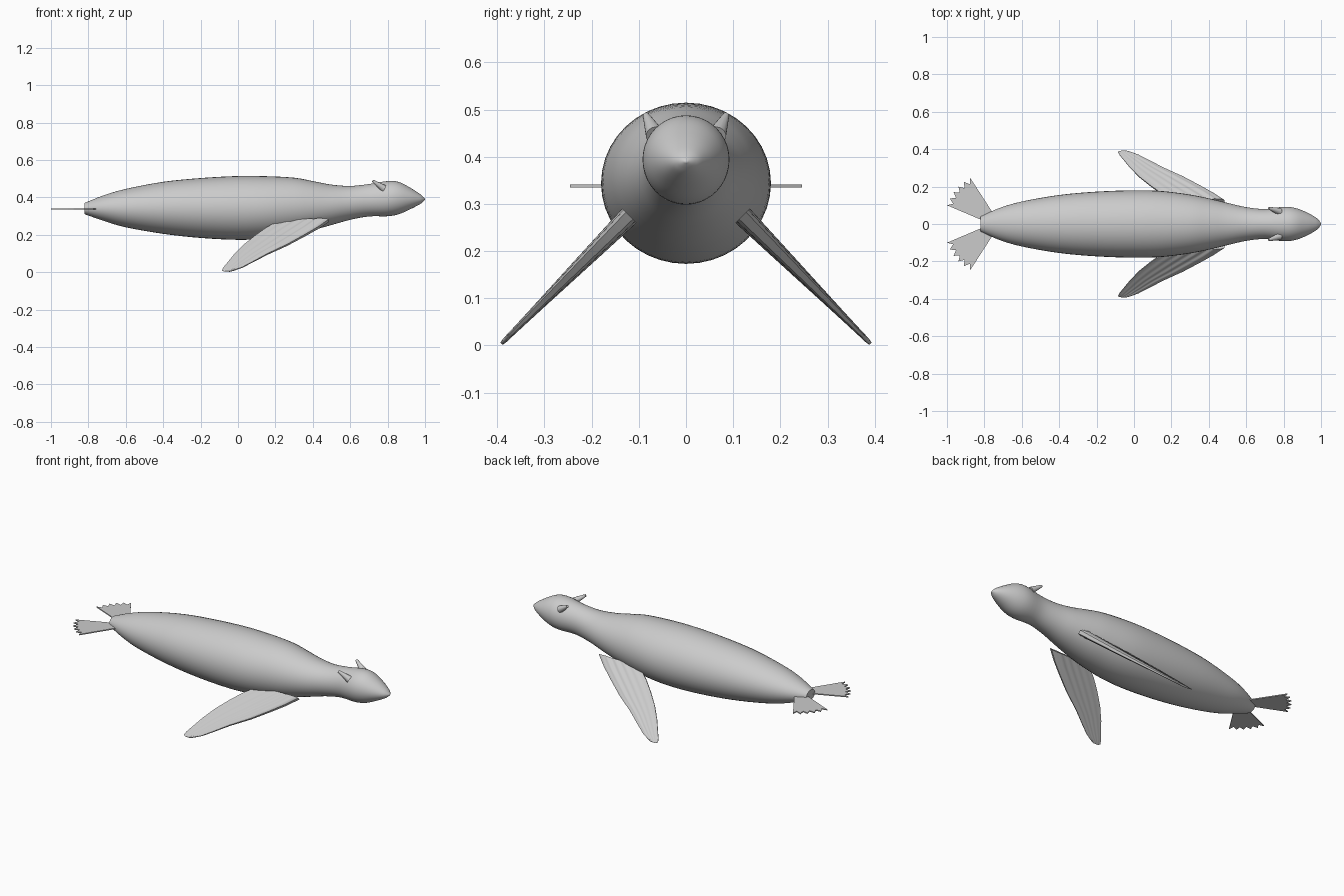
import bpy, bmesh, math
from mathutils import Vector

cube = bpy.data.objects.get("Cube")
if cube:
    bpy.data.objects.remove(cube)

grey = bpy.data.materials.new("soft grey")
grey.use_nodes = True
colour = (0.6, 0.6, 0.6, 1)
grey.diffuse_color = colour
grey.node_tree.nodes["Principled BSDF"].inputs["Base Color"].default_value = colour


def finish(name, bm, angle=40):
    bmesh.ops.recalc_face_normals(bm, faces=bm.faces)
    mesh = bpy.data.meshes.new(name)
    bm.to_mesh(mesh)
    bm.free()
    mesh.materials.append(grey)
    obj = bpy.data.objects.new(name, mesh)
    bpy.context.collection.objects.link(obj)
    bpy.ops.object.select_all(action='DESELECT')
    obj.select_set(True)
    bpy.context.view_layer.objects.active = obj
    bpy.ops.object.shade_smooth_by_angle(angle=math.radians(angle))
    return obj


def loft(bm, rings):
    """Skin closed rings of points and cap both ends."""
    rows = [[bm.verts.new(p) for p in ring] for ring in rings]
    n = len(rows[0])
    for a, b in zip(rows, rows[1:]):
        for i in range(n):
            j = (i + 1) % n
            bm.faces.new((a[i], a[j], b[j], b[i]))
    bm.faces.new(rows[0])
    bm.faces.new(rows[-1])


def spline(points, steps):
    """Catmull-Rom interpolation of the profile stations."""
    pts = [Vector(p) for p in points]
    pts = [pts[0]] + pts + [pts[-1]]
    out = []
    for a, b, c, d in zip(pts, pts[1:], pts[2:], pts[3:]):
        for k in range(steps):
            t = k / steps
            out.append(b + (c - a) * (t / 2) + (a * 2 - b * 5 + c * 4 - d) * (t * t / 2)
                       + (b * 3 - a - c * 3 + d) * (t ** 3 / 2))
    return out + [pts[-1]]


# Body, neck and head: x, top z, bottom z, half width
stations = [
    (-.82, .37, .31, .04), (-.72, .41, .275, .085), (-.6, .445, .24, .12),
    (-.4, .483, .205, .155), (-.2, .503, .183, .173), (0, .514, .173, .18),
    (.15, .513, .18, .176), (.3, .505, .203, .157), (.4, .487, .225, .137),
    (.5, .468, .252, .113), (.6, .461, .28, .09), (.7, .471, .298, .08),
    (.8, .487, .299, .092), (.86, .482, .31, .086), (.92, .452, .336, .064),
    (.97, .42, .362, .036), (.99, .403, .377, .018), (1, .392, .388, .003)]
SEG = 40
rings = []
for x, top, bottom, width in spline(stations, 4):
    mid, tall = (top + bottom) / 2, (top - bottom) / 2
    rings.append([(x, width * math.cos(a), mid + tall * math.sin(a))
                  for a in (2 * math.pi * i / SEG for i in range(SEG))])
bm = bmesh.new()
loft(bm, rings)
finish("body", bm)

# Front flipper: outward y, trailing x, leading x, half thickness
flipper = [
    (.12, .22, .485, .026), (.16, .15, .425, .023), (.2, .093, .355, .02),
    (.25, .03, .263, .016), (.3, -.02, .155, .012), (.34, -.053, .08, .009),
    (.37, -.078, .022, .007), (.385, -.085, -.02, .006), (.391, -.075, -.04, .004)]
COLS = 24


def flipper_ring(y, x0, x1, half, side):
    """Fluted blade section, lying on a plane tilted down and outward."""
    upper, lower = [], []
    for i in range(COLS + 1):
        t = i / COLS
        x = x0 + (x1 - x0) * t
        shape = (.2 + .8 * t) * min(1, .4 + (1 - t) * 8)
        h = half * shape * (.86 + .14 * math.cos(t * math.tau * 5))
        k = h * .707
        z = .395 - y
        upper.append((x, side * (y + k), z + k))
        lower.append((x, side * (y - k), z - k))
    return upper + lower[::-1]


for side, label in ((1, "left"), (-1, "right")):
    bm = bmesh.new()
    loft(bm, [flipper_ring(*row, side) for row in flipper])
    finish(label + "_front_flipper", bm)

    # Hind flipper: thin fan with a toothed edge
    bm = bmesh.new()
    outline = [(-.8, .015), (-.755, .06)]
    TEETH = 6
    for i in range(2 * TEETH - 1):
        a = math.radians(116 + 47 * i / (2 * TEETH - 2))
        r = .24 if i % 2 == 0 else .212
        outline.append((-.77 + r * math.cos(a), .03 + r * math.sin(a)))
    loft(bm, [[(x, side * y, .338 + dz) for x, y in outline] for dz in (-.003, .003)])
    finish(label + "_hind_flipper", bm, 20)

    # Ear: small cone swept back from the head
    base, tip = Vector((.78, side * .066, .447)), Vector((.72, side * .085, .488))
    axis = tip - base
    bm = bmesh.new()
    bmesh.ops.create_cone(bm, cap_ends=True, segments=12, radius1=.02,
                          radius2=.007, depth=axis.length)
    bm.transform(axis.to_track_quat('Z', 'Y').to_matrix().to_4x4())
    bmesh.ops.translate(bm, verts=bm.verts, vec=(base + tip) / 2)
    finish(label + "_ear", bm)
